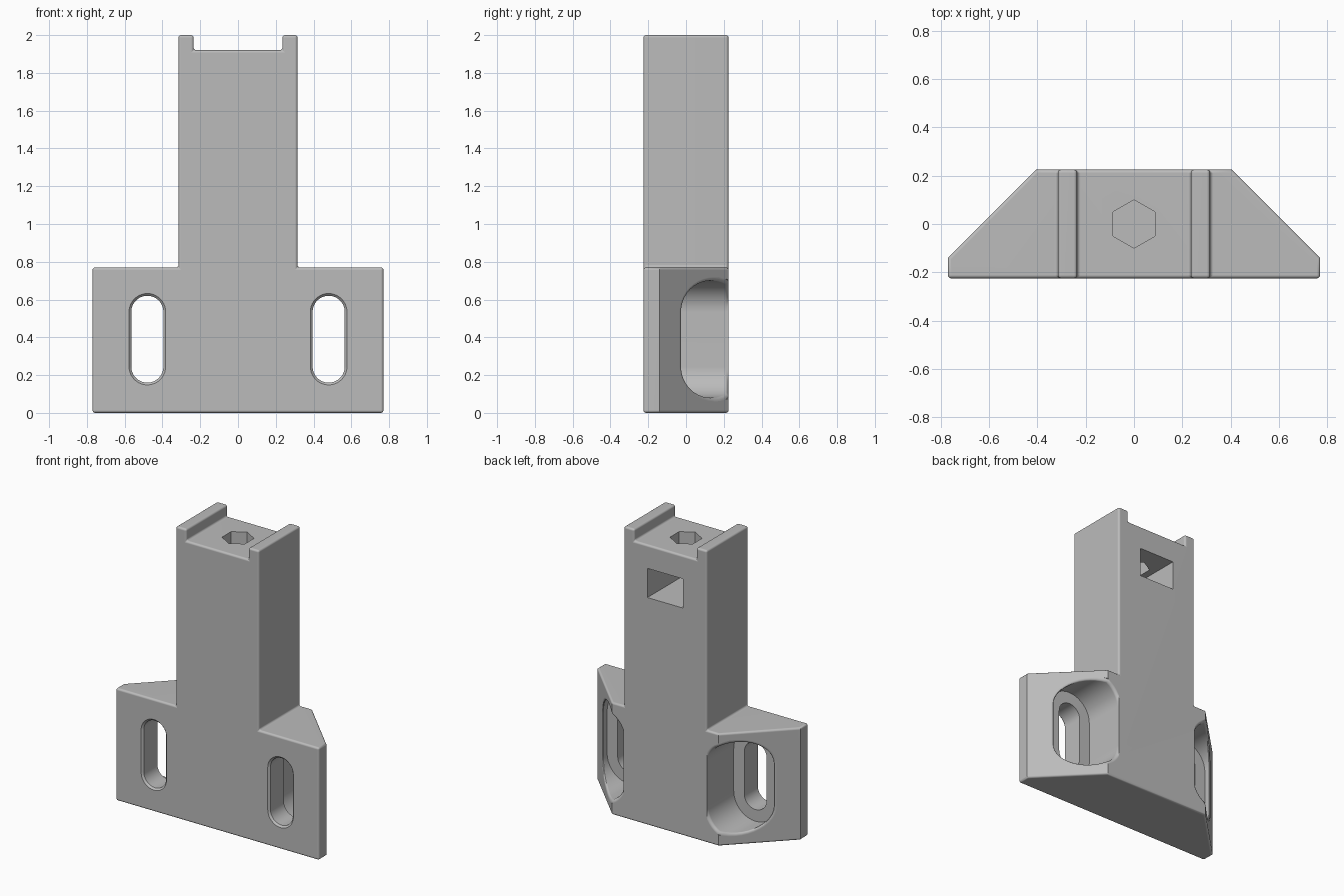
import bpy, bmesh, math
from mathutils import Vector

if "Cube" in bpy.data.objects:
    bpy.data.objects.remove(bpy.data.objects["Cube"])

HALF_D = 0.225          # half depth in y
SLOPE = 0.63            # slanted rear corners lie on |x| + y = SLOPE

grey = bpy.data.materials.new("light_grey")
grey.diffuse_color = (0.5, 0.5, 0.5, 1)
grey.use_nodes = True
grey.node_tree.nodes["Principled BSDF"].inputs["Base Color"].default_value = grey.diffuse_color


def make_object(name, bm):
    bmesh.ops.recalc_face_normals(bm, faces=bm.faces[:])
    me = bpy.data.meshes.new(name)
    bm.to_mesh(me)
    bm.free()
    ob = bpy.data.objects.new(name, me)
    bpy.context.collection.objects.link(ob)
    me.materials.append(grey)
    return ob


def loft(name, rings):
    """Closed solid through rings of equal point count."""
    bm = bmesh.new()
    vs = [[bm.verts.new(p) for p in ring] for ring in rings]
    n = len(vs[0])
    for a, b in zip(vs, vs[1:]):
        for i in range(n):
            j = (i + 1) % n
            bm.faces.new((a[i], a[j], b[j], b[i]))
    bm.faces.new(vs[0])
    bm.faces.new(vs[-1])
    return make_object(name, bm)


def stadium(r, cx=0.48, cz=0.39, half=0.145, seg=20):
    """Upright slot outline as (x, z) points."""
    pts = []
    for start, z in ((0, cz + half), (math.pi, cz - half)):
        for i in range(seg + 1):
            a = start + math.pi * i / seg
            pts.append((cx + r * math.cos(a), z + r * math.sin(a)))
    return pts


def apply_modifier(ob, kind, **settings):
    mod = ob.modifiers.new(kind.lower(), kind)
    for key, value in settings.items():
        setattr(mod, key, value)
    bpy.ops.object.select_all(action='DESELECT')
    bpy.context.view_layer.objects.active = ob
    ob.select_set(True)
    bpy.ops.object.modifier_apply(modifier=mod.name)


# T-shaped body with a notched top, extruded front to back
right = [(0.77, 0), (0.77, 0.77), (0.315, 0.77), (0.315, 2), (0.235, 2), (0.235, 1.92)]
outline = right + [(-x, z) for x, z in reversed(right)]
body = loft("bracket_body", [[(x, y, z) for x, z in outline] for y in (-HALF_D, HALF_D)])

# slanted rear corners
bm = bmesh.new()
bm.from_mesh(body.data)
for s in (1, -1):
    cut = bmesh.ops.bisect_plane(
        bm, geom=bm.verts[:] + bm.edges[:] + bm.faces[:], dist=1e-5,
        plane_co=(s * SLOPE, 0, 0), plane_no=Vector((s, 1, 0)).normalized(),
        clear_outer=True)
    bmesh.ops.holes_fill(bm, edges=[e for e in bm.edges if e.is_boundary], sides=0)
bmesh.ops.recalc_face_normals(bm, faces=bm.faces[:])
bm.to_mesh(body.data)
bm.free()

# rounded edges, leaving the 45 degree corners crisp
apply_modifier(body, 'BEVEL', width=0.014, segments=4, limit_method='ANGLE',
               angle_limit=math.radians(60))

cutters = []
for s in (1, -1):
    # through slot with a small chamfer at the front
    cutters.append(loft("slot_cutter", [
        [(s * x, y, z) for x, z in stadium(r)]
        for y, r in ((-0.3, 0.097), (-HALF_D, 0.097), (-0.213, 0.085), (0.05, 0.085))]))

    # rear counterbore whose rounded lip follows the slanted and back faces
    rings = [[(s * x, -0.067, z) for x, z in stadium(0.165)]]
    lip = 0.02
    for k in range(5):
        a = math.pi / 2 * k / 4
        r, drop = 0.165 + lip * (1 - math.cos(a)), lip * (1 - math.sin(a))
        ring = []
        for x, z in stadium(r):
            x = max(x, 0.315)
            ring.append((s * x, min(SLOPE - x, HALF_D) - drop, z))
        rings.append(ring)
    rings.append([(x, 0.4, z) for x, _, z in rings[-1]])
    cutters.append(loft("counterbore_cutter", rings))

# nut pocket in the back of the column
cutters.append(loft("nut_pocket_cutter", [
    [(-0.135, y, 1.56), (0.135, y, 1.56), (0.135, y, 1.76), (-0.135, y, 1.76)]
    for y in (-0.135, 0.4)]))

# hexagonal hole from the top down into the pocket
cutters.append(loft("hex_hole_cutter", [
    [(0.1 * math.sin(i * math.pi / 3), 0.1 * math.cos(i * math.pi / 3), z) for i in range(6)]
    for z in (1.66, 2.1)]))

for c in cutters:
    c.hide_render = True
    apply_modifier(body, 'BOOLEAN', object=c, operation='DIFFERENCE', solver='EXACT')
for c in cutters:
    bpy.data.objects.remove(c)

# smooth rounded edges, flat main faces
bpy.ops.object.select_all(action='DESELECT')
bpy.context.view_layer.objects.active = body
body.select_set(True)
bpy.ops.object.shade_smooth_by_angle(angle=math.radians(35))
normals = body.modifiers.new("weighted_normals", 'WEIGHTED_NORMAL')
normals.keep_sharp = True
